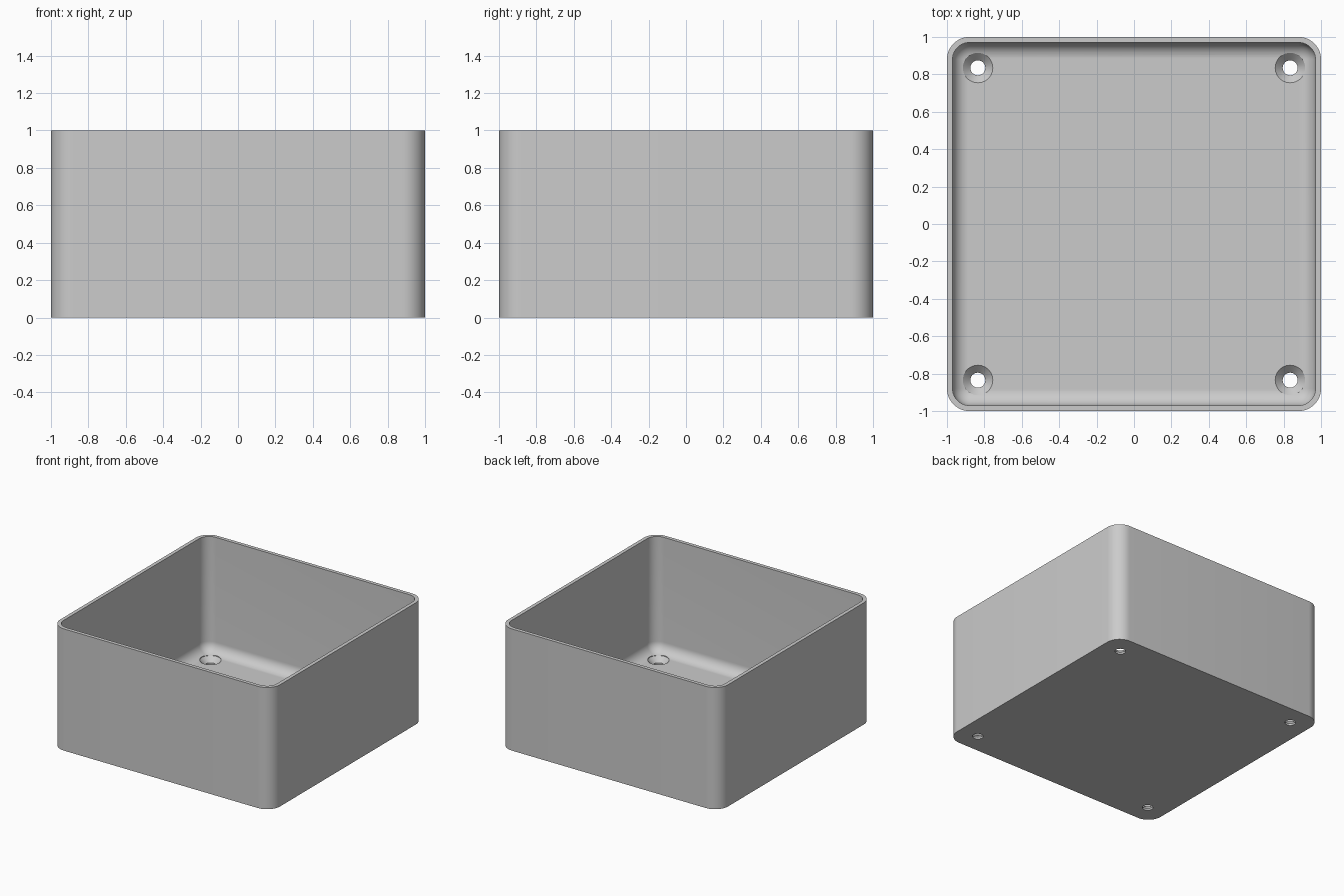
import bpy
import bmesh
import math

if "Cube" in bpy.data.objects:
    bpy.data.objects.remove(bpy.data.objects["Cube"], do_unlink=True)

HEIGHT = 1.0
WALL = 0.03
FLOOR = 0.055
OUTER_R = 0.12
INNER_R = OUTER_R - WALL
FILLET = 0.085
HOLE_POS = 0.835
HOLE_R = 0.04
SINK_R = 0.08
STEPS = 12

grey = bpy.data.materials.new("Plain grey")
grey.use_nodes = True
grey.diffuse_color = (0.6, 0.6, 0.6, 1)
grey.node_tree.nodes["Principled BSDF"].inputs["Base Color"].default_value = (0.6, 0.6, 0.6, 1)


def rounded_square(half, radius, z):
    """Points of a square outline with rounded corners."""
    points = []
    for corner in range(4):
        start = corner * math.pi / 2
        cx = (half - radius) * (1 if corner in (0, 3) else -1)
        cy = (half - radius) * (1 if corner < 2 else -1)
        for i in range(STEPS + 1):
            a = start + i / STEPS * math.pi / 2
            points.append((cx + radius * math.cos(a), cy + radius * math.sin(a), z))
    return points


def circle(x, y, radius, z, sides=48):
    angles = [2 * math.pi * i / sides for i in range(sides)]
    return [(x + radius * math.cos(a), y + radius * math.sin(a), z) for a in angles]


def loft(name, outlines):
    """Closed solid through a stack of matching outlines."""
    bm = bmesh.new()
    rings = [[bm.verts.new(p) for p in outline] for outline in outlines]
    count = len(rings[0])
    for low, high in zip(rings, rings[1:]):
        for i in range(count):
            j = (i + 1) % count
            bm.faces.new((low[i], low[j], high[j], high[i]))
    bm.faces.new(rings[0])
    bm.faces.new(rings[-1])
    bmesh.ops.recalc_face_normals(bm, faces=bm.faces)
    mesh = bpy.data.meshes.new(name)
    bm.to_mesh(mesh)
    bm.free()
    mesh.materials.append(grey)
    obj = bpy.data.objects.new(name, mesh)
    bpy.context.collection.objects.link(obj)
    return obj


def cut(target, cutter):
    mod = target.modifiers.new("Cut", "BOOLEAN")
    mod.operation = "DIFFERENCE"
    mod.solver = "EXACT"
    mod.object = cutter
    bpy.context.view_layer.objects.active = target
    bpy.ops.object.modifier_apply(modifier=mod.name)
    bpy.data.objects.remove(cutter, do_unlink=True)


# Outer body
box = loft("open_box", [rounded_square(1, OUTER_R, z) for z in (0, HEIGHT)])

# Hollow with a rounded edge around the floor
hollow = []
for i in range(STEPS + 1):
    a = i / STEPS * math.pi / 2
    inset = FILLET * (1 - math.sin(a))
    z = FLOOR + FILLET * (1 - math.cos(a))
    hollow.append(rounded_square(1 - WALL - inset, INNER_R - inset, z))
hollow.append(rounded_square(1 - WALL, INNER_R, HEIGHT + 0.1))
cut(box, loft("hollow_cutter", hollow))

# Countersunk screw holes in the four corners
for sx in (-1, 1):
    for sy in (-1, 1):
        levels = ((HOLE_R, -0.1), (HOLE_R, 0.015), (SINK_R, FLOOR), (SINK_R, FLOOR + 0.1))
        outlines = [circle(sx * HOLE_POS, sy * HOLE_POS, r, z) for r, z in levels]
        cut(box, loft("screw_hole_cutter", outlines))

# Smooth curves, crisp edges
bpy.ops.object.select_all(action="DESELECT")
box.select_set(True)
bpy.context.view_layer.objects.active = box
bpy.ops.object.shade_smooth_by_angle(angle=math.radians(30))
